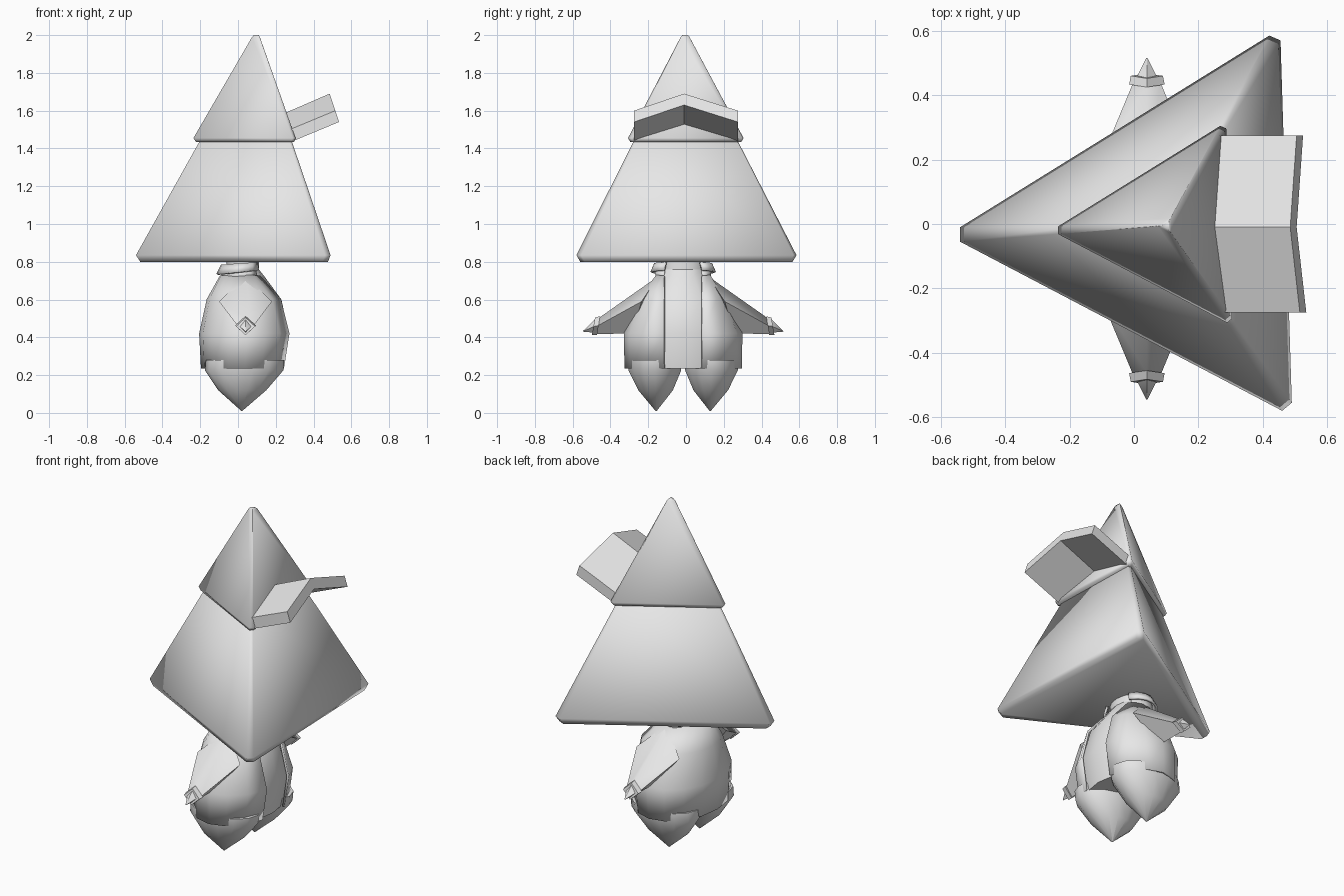
import bpy, bmesh, math

if "Cube" in bpy.data.objects:
    bpy.data.objects.remove(bpy.data.objects["Cube"])

GREY = bpy.data.materials.new("light grey")
GREY.diffuse_color = (0.8, 0.8, 0.8, 1)
GREY.use_nodes = True
GREY.node_tree.nodes["Principled BSDF"].inputs["Base Color"].default_value = GREY.diffuse_color
CX, CY = 0.04, -0.015          # body axis


def loft(name, rings, closed=True, caps=True, thick=0, smooth=50):
    """Skin a list of equal-length point rings."""
    bm = bmesh.new()
    rows = [[bm.verts.new(p) for p in r] for r in rings]
    n = len(rows[0])
    for a, b in zip(rows, rows[1:]):
        for i in range(n if closed else n - 1):
            j = (i + 1) % n
            bm.faces.new((a[i], a[j], b[j], b[i]))
    if closed and caps:
        bm.faces.new(rows[0])
        bm.faces.new(rows[-1])
    bmesh.ops.remove_doubles(bm, verts=bm.verts, dist=0.0005)
    bmesh.ops.recalc_face_normals(bm, faces=bm.faces)
    me = bpy.data.meshes.new(name)
    bm.to_mesh(me)
    bm.free()
    me.materials.append(GREY)
    ob = bpy.data.objects.new(name, me)
    bpy.context.collection.objects.link(ob)
    if thick:
        m = ob.modifiers.new("thickness", 'SOLIDIFY')
        m.thickness = thick
        m.offset = 0
    bpy.ops.object.select_all(action='DESELECT')
    ob.select_set(True)
    bpy.context.view_layer.objects.active = ob
    bpy.ops.object.shade_smooth_by_angle(angle=math.radians(smooth))
    return ob


def oval(z, x0, x1, ry, cy=CY, n=14, gap=0.0, tilt=0.0):
    """Horizontal oval; a gap leaves it open toward +x."""
    a0 = math.asin(min(gap / ry, 0.95)) if gap else 0
    steps = n + 1 if gap else n
    pts = []
    for i in range(steps):
        a = a0 + (2 * math.pi - 2 * a0) * i / n
        x = (x0 + x1) / 2 + (x1 - x0) / 2 * math.cos(a)
        pts.append((x, cy + ry * math.sin(a), z + tilt * math.cos(a)))
    return pts


# Pyramid head and cap share one blunt-cornered triangle outline
TRI = [(-.54, -.01), (.42, .585), (.455, .57), (.49, -.555), (.46, -.58), (-.54, -.055)]
AX, AY = 0.1, -0.005


def tri(z, s):
    return [(AX + (x - AX) * s, AY + (y - AY) * s, z) for x, y in TRI]


loft("head", [tri(.80, .965), tri(.835, 1), tri(1.5, .42)], smooth=65)
loft("cap", [tri(1.435, .505), tri(1.455, .525), tri(1.99, .04), tri(2.0, .025)], smooth=65)

# Folded cap bill: section is a chevron strip, rising outward
def chevron(mid_x, mid_z, side_x, side_z):
    dx, dz, w = 0.02, -0.06, 0.275
    top = [(side_x, -w, side_z), (mid_x, -.01, mid_z), (side_x - .01, w, side_z)]
    return top + [(x + dx, y, z + dz) for x, y, z in reversed(top)]


loft("cap_bill", [chevron(.22, 1.575, .25, 1.49), chevron(.485, 1.69, .515, 1.60)], smooth=25)

# Shirt under an open jacket
BODY = [(.235, -.19, .25, .305), (.42, -.2, .28, .308), (.60, -.16, .242, .235), (.725, -.09, .15, .14)]
loft("shirt", [oval(z, x0 + .012, x1 - .012, ry - .012) for z, x0, x1, ry in BODY]
     + [oval(.76, -.06, .11, .12)])
loft("jacket", [oval(z, x0, x1, ry, gap=.10) for z, x0, x1, ry in BODY],
     closed=False, thick=.012)

# Neck and flared collar, open at the throat
loft("neck", [oval(.70, -.06, .11, .12), oval(.82, -.06, .11, .12)])
loft("collar", [oval(.70, -.085, .125, .14, gap=.10), oval(.755, -.08, .12, .145, gap=.10)],
     closed=False, thick=.012)
loft("collar_flap", [oval(.745, -.11, .13, .17, gap=.10, tilt=.012),
                     oval(.79, -.085, .12, .15, gap=.09, tilt=.008)],
     closed=False, thick=.012)


def diamond(y, z, r, rz=None, lean=0.0):
    """Four-point section across an arm."""
    rz = rz or r
    return [(CX, y - lean, z + rz), (CX + r, y, z), (CX, y + lean, z - rz), (CX - r, y, z)]


for side, tag in ((1, "left"), (-1, "right")):
    def place(rings):
        return [[(x, CY + side * y, z) for x, y, z in r] for r in rings]

    # Pointed leg
    c = 0.15
    loft(tag + "_leg", [oval(.28, -.17, .245, .145, CY + side * c),
                        oval(.225, -.175, .24, .143, CY + side * c),
                        oval(.12, -.105, .15, .094, CY + side * .146),
                        oval(.01, .018, .022, .003, CY + side * .143)])
    # Arm tapering from the shoulder to the wrist
    shoulder = [(CX, .13, .725), (CX + .14, .22, .59), (CX, .27, .42), (CX - .14, .22, .59)]
    loft(tag + "_arm", place([shoulder, diamond(.455, .46, .042, .042, .008)]), smooth=60)
    # Cuff
    loft(tag + "_cuff", place([diamond(.448, .462, .055, .05, .008),
                               diamond(.475, .458, .05, .046, .008)]))
    # Pointed hand
    loft(tag + "_hand", place([diamond(.462, .462, .036, .038),
                               diamond(.53, .432, .002)]), smooth=60)
